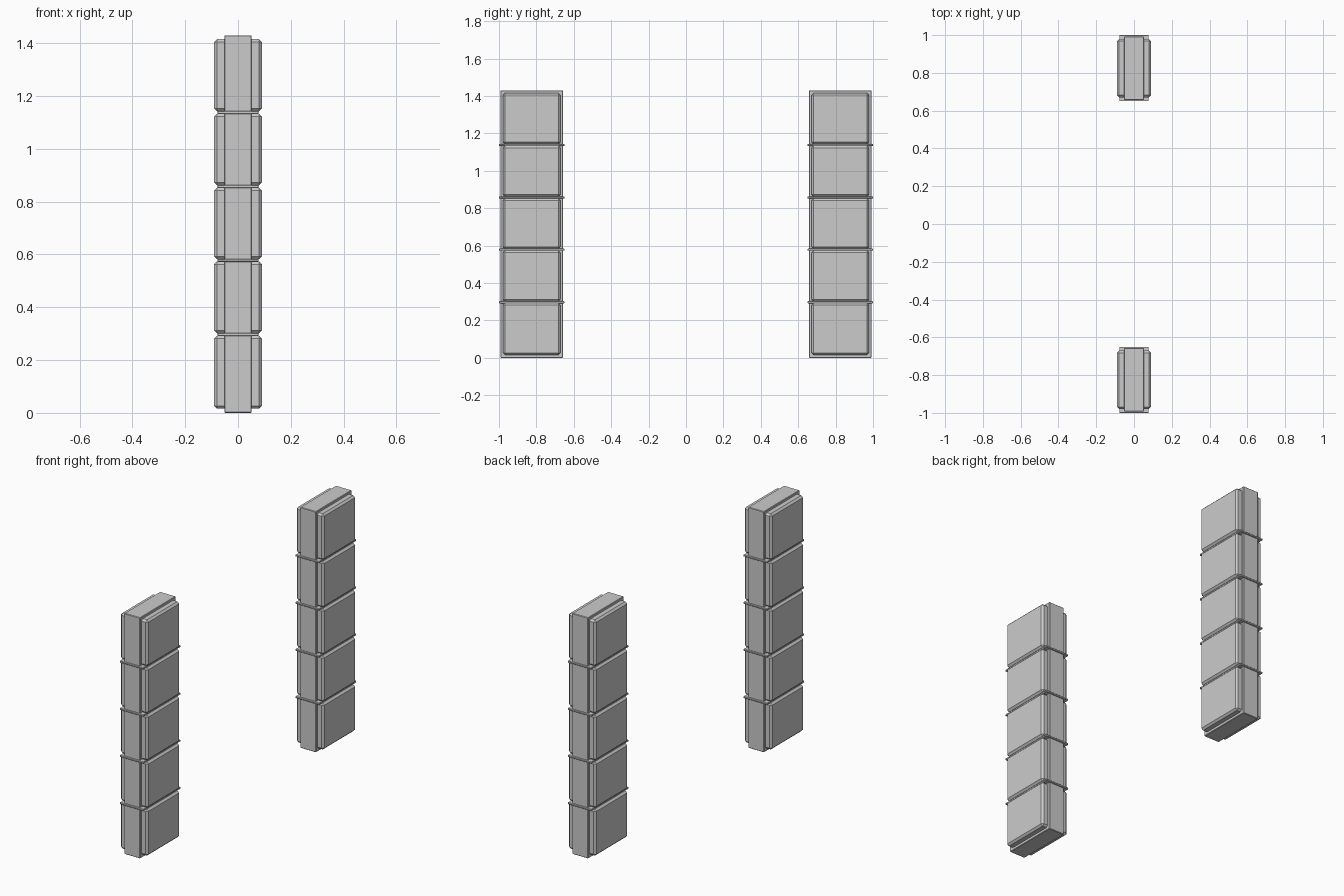
import bpy, bmesh
from mathutils import Vector

if "Cube" in bpy.data.objects:
    bpy.data.objects.remove(bpy.data.objects["Cube"])

COLUMN_Y = 0.825
HEIGHT = 1.43
SEAMS = [0.297, 0.578, 0.857, 1.138]


def box(name, center, size, bevel=0.0):
    """Box with a single-segment chamfer on every edge."""
    bm = bmesh.new()
    bmesh.ops.create_cube(bm, size=1)
    bmesh.ops.scale(bm, vec=Vector(size), verts=bm.verts)
    if bevel:
        bmesh.ops.bevel(bm, geom=bm.edges[:], offset=bevel, segments=1,
                        affect='EDGES', profile=0.5)
    mesh = bpy.data.meshes.new(name)
    bm.to_mesh(mesh)
    bm.free()
    obj = bpy.data.objects.new(name, mesh)
    obj.location = center
    bpy.context.collection.objects.link(obj)
    return obj


levels = [0.0] + SEAMS + [HEIGHT]
for side, y_sign in (("front", -1), ("back", 1)):
    y = y_sign * COLUMN_Y

    # Central slab running the full height
    box(f"{side}_core", (0, y, HEIGHT / 2), (0.104, 0.336, HEIGHT), 0.003)

    # Raised side panels, one pair per storey
    for i, (low, high) in enumerate(zip(levels, levels[1:])):
        z0 = low + (0.016 if i == 0 else 0.004)
        z1 = high - (0.014 if i == len(SEAMS) else 0.004)
        box(f"{side}_panels_{i + 1}", (0, y, (z0 + z1) / 2),
            (0.18, 0.308, z1 - z0), 0.011)

    # Thin bands wrapping the column at each seam
    for i, z in enumerate(SEAMS):
        box(f"{side}_band_{i + 1}", (0, y, z), (0.156, 0.35, 0.011), 0.002)
